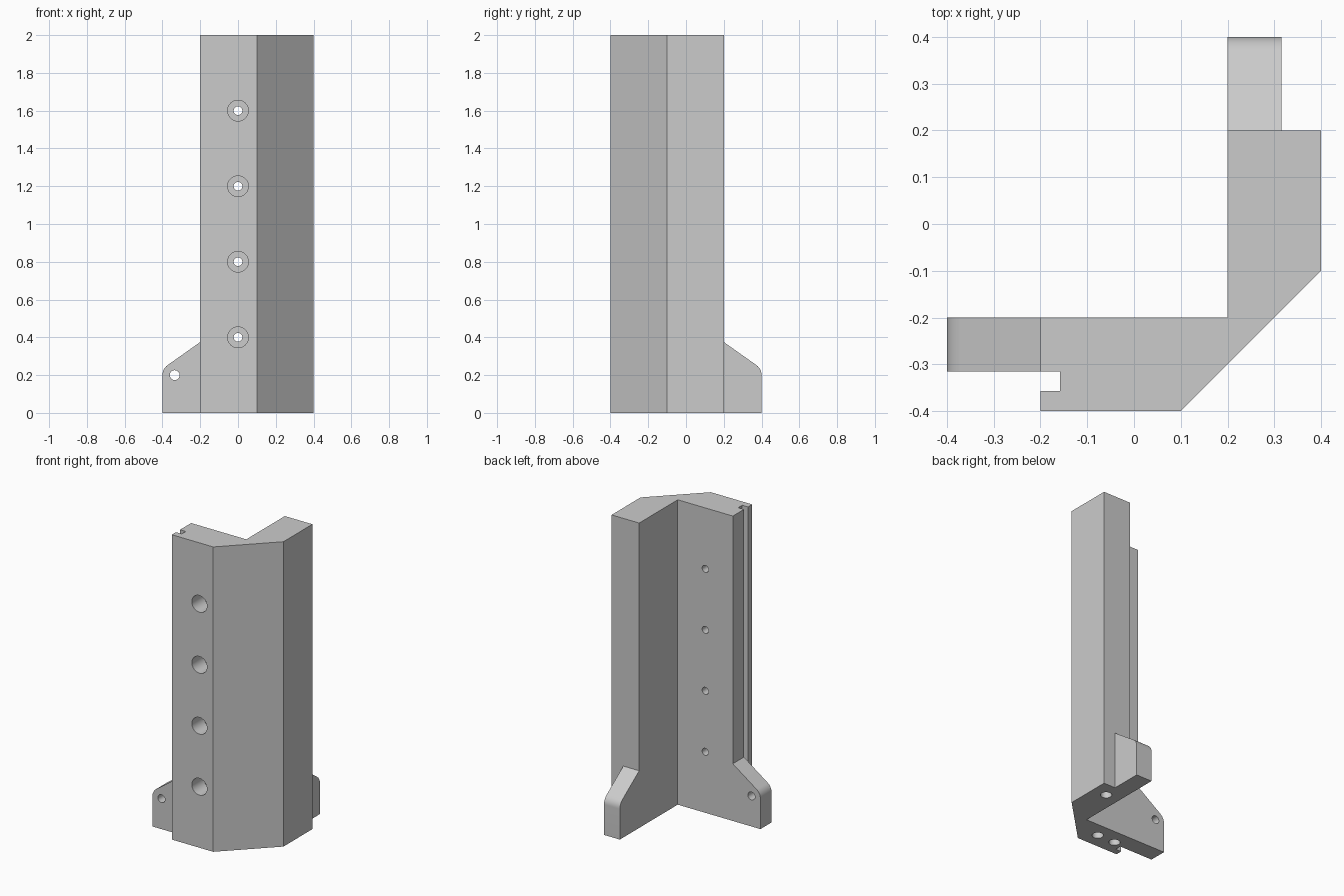
import bpy, bmesh, math
from mathutils import Matrix, Vector

cube = bpy.data.objects.get("Cube")
if cube:
    bpy.data.objects.remove(cube, do_unlink=True)

grey = bpy.data.materials.new("plain grey")
grey.use_nodes = True
colour = (0.6, 0.6, 0.6, 1)
grey.diffuse_color = colour
grey.node_tree.nodes["Principled BSDF"].inputs["Base Color"].default_value = colour

# Swaps the two arms of the corner: (x, y) -> (-y, -x)
SWAP = Matrix(((0, -1, 0, 0), (-1, 0, 0, 0), (0, 0, 1, 0), (0, 0, 0, 1)))


def finish(name, bm):
    bmesh.ops.recalc_face_normals(bm, faces=bm.faces)
    mesh = bpy.data.meshes.new(name)
    bm.to_mesh(mesh)
    bm.free()
    mesh.materials.append(grey)
    obj = bpy.data.objects.new(name, mesh)
    bpy.context.collection.objects.link(obj)
    return obj


def prism(name, points, sweep, swap=False):
    bm = bmesh.new()
    face = bm.faces.new([bm.verts.new(p) for p in points])
    out = bmesh.ops.extrude_face_region(bm, geom=[face])
    moved = [v for v in out["geom"] if isinstance(v, bmesh.types.BMVert)]
    bmesh.ops.translate(bm, verts=moved, vec=sweep)
    if swap:
        bm.transform(SWAP)
    return finish(name, bm)


def drill(name, start, end, radius, swap=False):
    start, end = Vector(start), Vector(end)
    axis = end - start
    bm = bmesh.new()
    turn = axis.to_track_quat('Z', 'Y').to_matrix().to_4x4()
    bmesh.ops.create_cone(bm, cap_ends=True, segments=32, radius1=radius,
                          radius2=radius, depth=axis.length,
                          matrix=Matrix.Translation((start + end) / 2) @ turn)
    if swap:
        bm.transform(SWAP)
    return finish(name, bm)


def combine(target, tool, operation):
    bpy.context.view_layer.objects.active = target
    mod = target.modifiers.new(operation.lower(), 'BOOLEAN')
    mod.operation, mod.solver, mod.object = operation, 'EXACT', tool
    bpy.ops.object.modifier_apply(modifier=mod.name)
    bpy.data.objects.remove(tool, do_unlink=True)


# Corner column with chamfered outer edge and a slot in one end
outline = [(-0.2, -0.4), (0.1, -0.4), (0.4, -0.1), (0.4, 0.2), (0.2, 0.2),
           (0.2, -0.2), (-0.2, -0.2), (-0.2, -0.315), (-0.158, -0.315),
           (-0.158, -0.357), (-0.2, -0.357)]
bracket = prism("corner_bracket", [(x, y, 0) for x, y in outline], (0, 0, 2))

# Mounting ear outline, rounded around its hole
ear = [(-0.17, 0), (-0.4, 0)]
for i in range(9):
    a = math.radians(180 - 55 * i / 8)
    ear.append((-0.335 + 0.065 * math.cos(a), 0.2 + 0.065 * math.sin(a)))
ear += [(-0.2, 0.375), (-0.17, 0.375)]

for swap in (False, True):
    tab = prism("mounting_ear", [(x, -0.315, z) for x, z in ear], (0, 0.115, 0), swap)
    combine(bracket, tab, 'UNION')

for swap in (False, True):
    # Ear hole
    cuts = [drill("ear_hole", (-0.335, -0.35, 0.2), (-0.335, -0.15, 0.2), 0.026, swap)]
    # Counterbored screw holes up the arm
    for i in range(1, 5):
        z = 0.4 * i
        cuts.append(drill("counterbore", (0, -0.45, z), (0, -0.28, z), 0.055, swap))
        cuts.append(drill("screw_hole", (0, -0.35, z), (0, -0.15, z), 0.023, swap))
    # Blind holes in the underside
    for x in (-0.1, 0.03):
        cuts.append(drill("base_hole", (x, -0.3, -0.1), (x, -0.3, 0.2), 0.034, swap))
    for cut in cuts:
        combine(bracket, cut, 'DIFFERENCE')

# Smooth hole walls, crisp edges
bpy.ops.object.select_all(action='DESELECT')
bracket.select_set(True)
bpy.context.view_layer.objects.active = bracket
bpy.ops.object.shade_smooth_by_angle(angle=math.radians(30))
